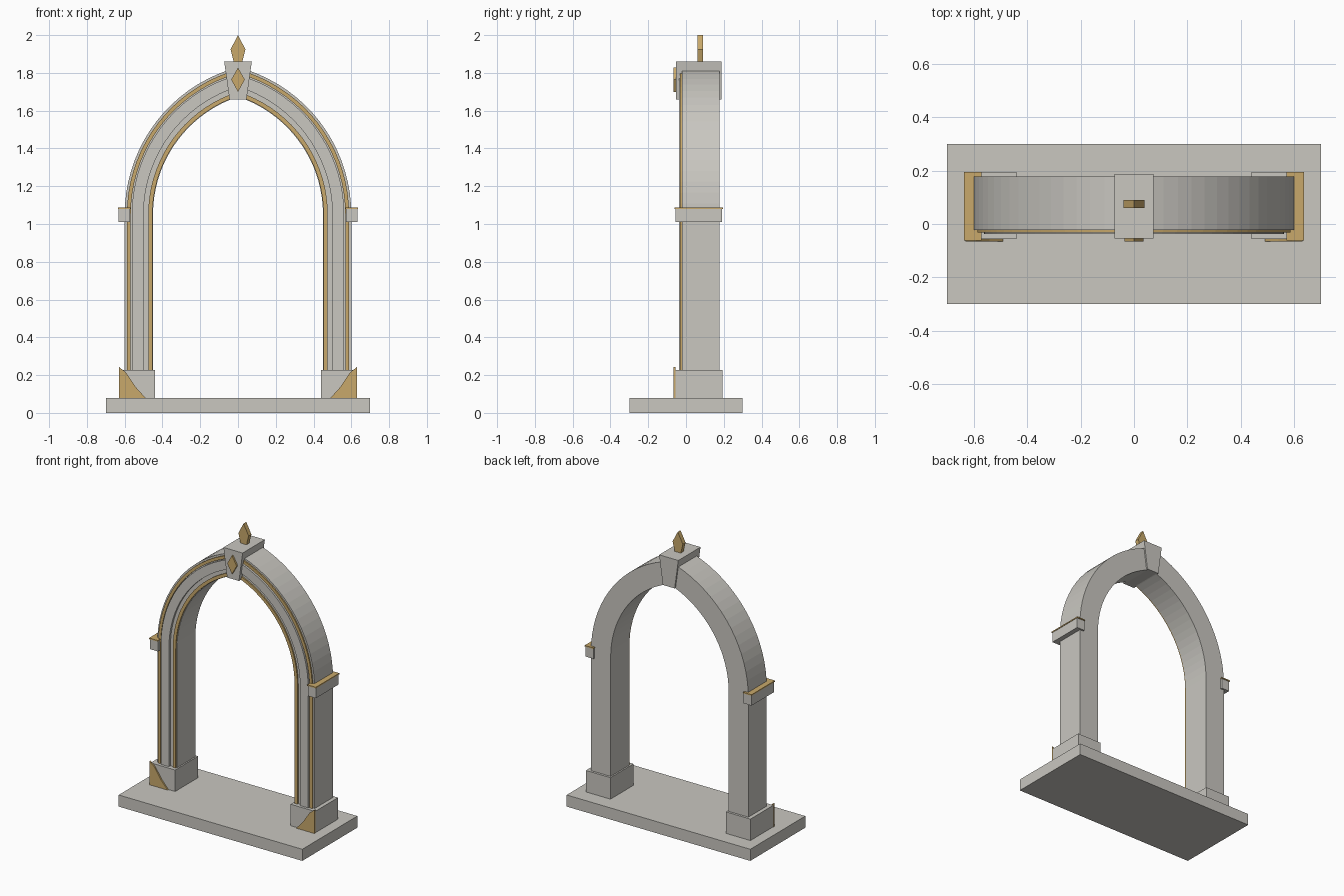
import bpy, bmesh, math

if "Cube" in bpy.data.objects:
    bpy.data.objects.remove(bpy.data.objects["Cube"])

def material(name, rgb):
    m = bpy.data.materials.new(name)
    m.diffuse_color = (*rgb, 1)
    m.use_nodes = True
    m.node_tree.nodes["Principled BSDF"].inputs["Base Color"].default_value = m.diffuse_color
    return m

STONE = material("pale stone", (0.585, 0.57, 0.53))
GOLD = material("antique gold", (0.58, 0.395, 0.145))

SPRING = 1.05   # height where the curve starts
SHIFT = 0.207   # arc centres sit past the middle, giving a soft point
SEGS = 18

def finish(name, bm, mat):
    bmesh.ops.recalc_face_normals(bm, faces=bm.faces)
    me = bpy.data.meshes.new(name)
    bm.to_mesh(me)
    bm.free()
    me.materials.append(mat)
    ob = bpy.data.objects.new(name, me)
    bpy.context.collection.objects.link(ob)
    return ob

def prism(name, outline, y0, y1, mat):
    """Extrude an x-z outline from y0 to y1."""
    bm = bmesh.new()
    f = bm.faces.new([bm.verts.new((x, y0, z)) for x, z in outline])
    ext = bmesh.ops.extrude_face_region(bm, geom=[f])
    for v in ext["geom"]:
        if isinstance(v, bmesh.types.BMVert):
            v.co.y = y1
    return finish(name, bm, mat)

def box(name, x0, x1, y0, y1, z0, z1, mat):
    return prism(name, [(x0, z0), (x1, z0), (x1, z1), (x0, z1)], y0, y1, mat)

def arch_line(half):
    """Full pointed-arch line from right foot to left foot."""
    radius = half + SHIFT
    end = math.acos(SHIFT / radius)
    right = [(half, 0.08)]
    for i in range(SEGS + 1):
        a = end * i / SEGS
        right.append((radius * math.cos(a) - SHIFT, SPRING + radius * math.sin(a)))
    return right + [(-x, z) for x, z in reversed(right[:-1])]

def arch_band(name, inner, outer, y0, y1, mat):
    bm = bmesh.new()
    rings = []
    for (xi, zi), (xo, zo) in zip(arch_line(inner), arch_line(outer)):
        rings.append([bm.verts.new(p) for p in
                      ((xi, y0, zi), (xo, y0, zo), (xo, y1, zo), (xi, y1, zi))])
    for a, b in zip(rings, rings[1:]):
        for k in range(4):
            bm.faces.new((a[k], a[(k + 1) % 4], b[(k + 1) % 4], b[k]))
    bm.faces.new(rings[0])
    bm.faces.new(rings[-1])
    return finish(name, bm, mat)

# Floor slab
box("floor_slab", -0.70, 0.70, -0.30, 0.30, 0, 0.08, STONE)

# Arch body with raised mouldings on the front
arch_band("arch_body", 0.45, 0.60, -0.022, 0.178, STONE)
arch_band("outer_gold_trim", 0.568, 0.588, -0.031, -0.015, GOLD)
arch_band("middle_moulding", 0.50, 0.562, -0.038, -0.015, STONE)
arch_band("inner_gold_trim", 0.453, 0.475, -0.031, -0.015, GOLD)

# Feet, corner plates and side blocks, on both sides
for side, s in (("right", 1), ("left", -1)):
    box(side + "_foot", s * 0.44, s * 0.627, -0.056, 0.194, 0.08, 0.228, STONE)
    corner = [(0.63, 0.08), (0.49, 0.08), (0.54, 0.135), (0.592, 0.213), (0.63, 0.243)]
    prism(side + "_corner_plate", [(s * x, z) for x, z in corner], -0.066, -0.056, GOLD)
    box(side + "_side_block", s * 0.572, s * 0.633, -0.056, 0.19, 1.01, 1.08, STONE)
    box(side + "_side_block_cap", s * 0.57, s * 0.636, -0.061, 0.195, 1.08, 1.088, GOLD)

# Keystone with a diamond plate and a finial on top
prism("keystone", [(-0.045, 1.66), (0.045, 1.66), (0.073, 1.86), (-0.073, 1.86)],
      -0.054, 0.188, STONE)
prism("keystone_diamond", [(0, 1.70), (0.036, 1.764), (0, 1.828), (-0.036, 1.764)],
      -0.066, -0.054, GOLD)
prism("finial", [(-0.023, 1.86), (0.023, 1.86), (0.039, 1.925), (0, 2.0), (-0.039, 1.925)],
      0.06, 0.09, GOLD)
